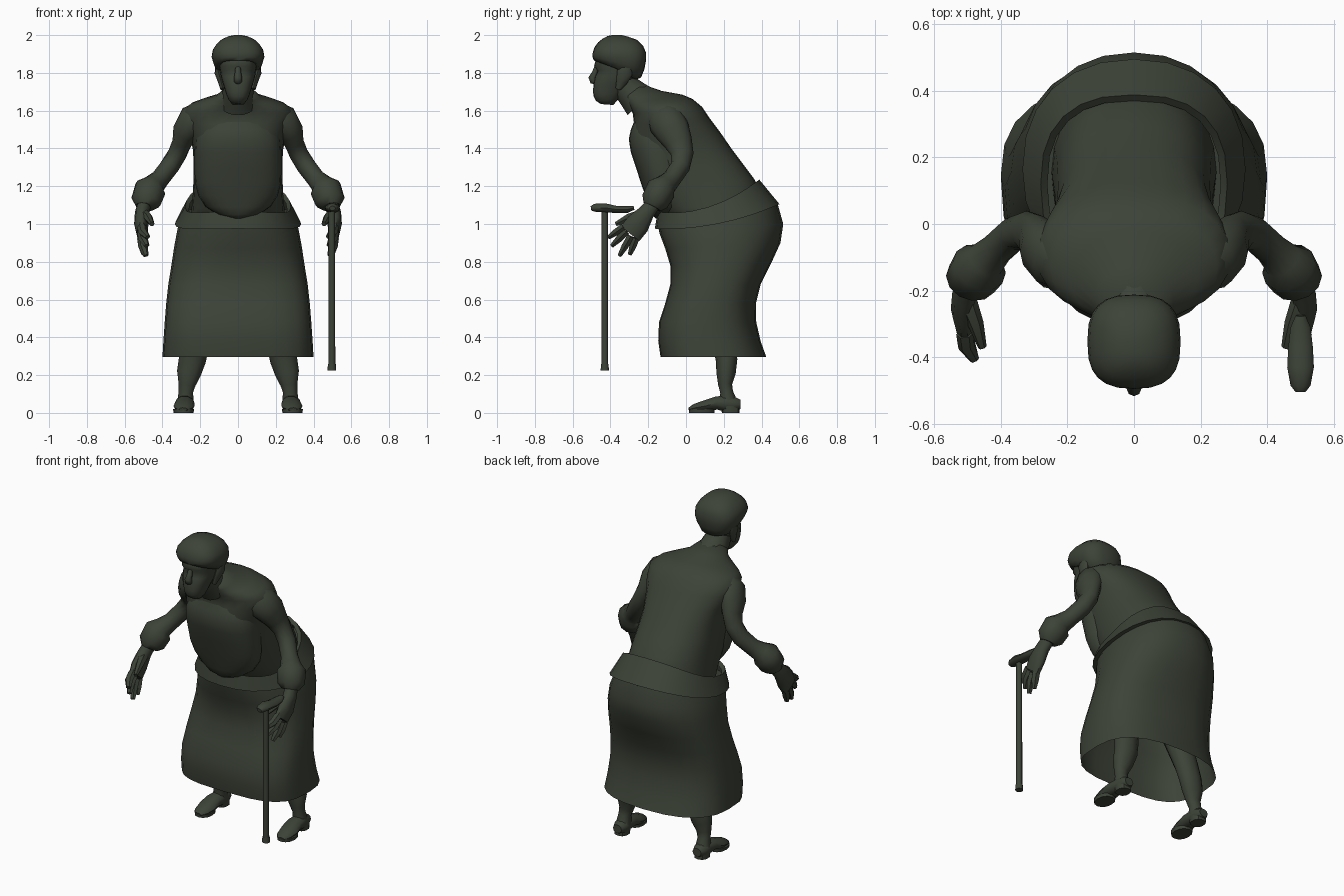
import bpy, bmesh, math
from mathutils import Vector

mat = bpy.data.materials.new("dark olive")
mat.diffuse_color = (0.046, 0.056, 0.039, 1)


def skin(name, rings, caps=(True, True), angle=40):
    """Join closed loops of points into one surface."""
    bm = bmesh.new()
    loops = [[bm.verts.new(p) for p in r] for r in rings]
    n = len(loops[0])
    for a, b in zip(loops, loops[1:]):
        for i in range(n):
            j = (i + 1) % n
            bm.faces.new((a[i], a[j], b[j], b[i]))
    if caps[0]:
        bm.faces.new(loops[0][::-1])
    if caps[1]:
        bm.faces.new(loops[-1])
    bmesh.ops.recalc_face_normals(bm, faces=bm.faces)
    me = bpy.data.meshes.new(name)
    bm.to_mesh(me)
    bm.free()
    me.materials.append(mat)
    ob = bpy.data.objects.new(name, me)
    bpy.context.collection.objects.link(ob)
    bpy.ops.object.select_all(action='DESELECT')
    ob.select_set(True)
    bpy.context.view_layer.objects.active = ob
    bpy.ops.object.shade_smooth_by_angle(angle=math.radians(angle))
    return ob


def layer(zf, zb, yf, yb, w, sag=0, e=1.0, n=24, x0=0, ef=None):
    """Near-horizontal loop given by front/back heights, front/back y and half width.
    e squares the outline off, ef does so for the front half only."""
    pts = []
    for i in range(n):
        t = 2 * math.pi * i / n
        c, s = math.cos(t), math.sin(t)
        p = ef if ef and c > 0 else e
        c, s = math.copysign(abs(c) ** p, c), math.copysign(abs(s) ** p, s)
        k = (1 - c) / 2
        pts.append((x0 + w * s, yf + (yb - yf) * k,
                    zf + (zb - zf) * k - sag * (1 - c * c)))
    return pts


def tube(name, path, n=10, sx=1, angle=50):
    """Tube along points (x, y, z, radius, x radius)."""
    P = [Vector((sx * p[0], p[1], p[2])) for p in path]
    rings = []
    for i, p in enumerate(path):
        d = (P[min(i + 1, len(P) - 1)] - P[max(i - 1, 0)]).normalized()
        u = Vector((1, 0, 0)) - d * d.x
        u.normalize()
        v = d.cross(u)
        rx = p[4] if len(p) > 4 else p[3]
        rings.append([P[i] + u * (rx * math.cos(2 * math.pi * k / n))
                      + v * (p[3] * math.sin(2 * math.pi * k / n)) for k in range(n)])
    return skin(name, rings, angle=angle)


# Skirt, open at the hem and squarer across the front
skin("skirt", [layer(z, zb, f, b, w, 0, e, ef=ef) for z, zb, f, b, w, e, ef in [
    (.296, .296, -.135, .425, .4, .8, .62), (.38, .38, -.147, .395, .395, .8, .62),
    (.48, .48, -.143, .372, .388, .8, .64), (.58, .58, -.11, .37, .38, .8, .67),
    (.68, .68, -.083, .395, .369, .82, .72), (.78, .79, -.083, .45, .352, .86, .78),
    (.87, .9, -.11, .5, .337, .9, .82), (.95, 1.0, -.14, .515, .32, .92, .86),
    (1.0, 1.1, -.15, .487, .29, .92, .88)]], caps=(False, True), angle=60)

# Flared waistband, rising at the back
skin("waistband", [
    layer(.985, 1.10, -.14, .46, .29, .04, .9),
    layer(.975, 1.105, -.165, .495, .335, .04, .9),
    layer(1.065, 1.235, -.15, .388, .28, .06, .8),
    layer(1.05, 1.22, -.13, .37, .26, .06, .8)], caps=(False, False), angle=35)

# Torso, leaning forward
skin("torso", [layer(zf, zb, f, b, w, 0, e) for zf, zb, f, b, w, e in [
    (1.0, 1.0, -.09, .43, .25, .9), (1.08, 1.1, -.13, .41, .245, .88),
    (1.15, 1.17, -.185, .395, .239, .85), (1.22, 1.24, -.22, .36, .236, .85),
    (1.30, 1.32, -.25, .30, .235, .85), (1.38, 1.4, -.28, .24, .238, .85),
    (1.46, 1.48, -.298, .185, .255, .85), (1.53, 1.56, -.275, .125, .285, .9),
    (1.585, 1.62, -.282, .085, .29, .92), (1.61, 1.662, -.295, .035, .25, .95),
    (1.63, 1.685, -.31, -.02, .19, 1), (1.645, 1.705, -.325, -.13, .118, 1),
    (1.655, 1.74, -.34, -.23, .085, 1)]], angle=80)

# Rounded chest and belly
skin("chest_and_belly", [layer(z, z, f, b, w, 0, .85) for z, f, b, w in [
    (1.03, -.16, -.06, .03), (1.05, -.18, -.03, .11), (1.09, -.195, 0, .17),
    (1.15, -.215, 0, .21), (1.22, -.24, 0, .228), (1.30, -.265, 0, .23),
    (1.38, -.292, 0, .23), (1.45, -.303, 0, .225), (1.5, -.292, 0, .21),
    (1.54, -.276, 0, .18), (1.58, -.27, 0, .12)]], angle=80)

# Neck
tube("neck", [(0, -.24, 1.645, .10), (0, -.285, 1.69, .084), (0, -.34, 1.75, .07),
              (0, -.36, 1.82, .07)], 14)

# Head
skin("head", [layer(zf, zb, f, b, w, 0, .85, 20) for zf, zb, f, b, w in [
    (1.635, 1.63, -.45, -.385, .03), (1.652, 1.665, -.477, -.355, .05),
    (1.675, 1.70, -.489, -.33, .062), (1.70, 1.73, -.492, -.31, .07),
    (1.74, 1.75, -.49, -.29, .08), (1.78, 1.78, -.482, -.265, .09),
    (1.812, 1.812, -.468, -.25, .095), (1.835, 1.835, -.487, -.24, .1),
    (1.9, 1.9, -.47, -.24, .1)]], angle=80)
tube("nose", [(0, -.472, 1.845, .008, .012), (0, -.482, 1.80, .016, .017),
              (0, -.495, 1.772, .022, .022), (0, -.49, 1.755, .018, .022),
              (0, -.478, 1.745, .008, .014)], 8, angle=80)

# Hair, lower at the nape
skin("hair", [layer(zf, zb, f, b, w, 0, e) for zf, zb, f, b, w, e in [
    (1.872, 1.765, -.465, -.265, .095, .8), (1.866, 1.775, -.488, -.238, .113, .78),
    (1.885, 1.82, -.495, -.22, .13, .76), (1.905, 1.865, -.494, -.212, .14, .74),
    (1.935, 1.91, -.485, -.213, .133, .74), (1.962, 1.945, -.465, -.228, .113, .78),
    (1.982, 1.975, -.44, -.26, .085, .82), (1.995, 1.993, -.415, -.31, .05, .9),
    (2.0, 2.0, -.39, -.34, .02, 1)]], angle=80)

for sx, side in ((1, "right"), (-1, "left")):
    # Ear
    tube(side + "_ear", [(.082, -.36, 1.715, .014, .012), (.093, -.34, 1.755, .03, .014),
                         (.106, -.325, 1.80, .042, .018), (.11, -.315, 1.84, .025, .01)], 8, sx)
    # Arm with a swollen sleeve end
    tube(side + "_arm", [
        (.12, -.13, 1.58, .06), (.18, -.12, 1.57, .088, .085), (.24, -.10, 1.54, .1, .088),
        (.278, -.07, 1.49, .092, .07), (.297, -.04, 1.43, .075, .052),
        (.322, -.02, 1.37, .06, .05), (.362, -.03, 1.305, .052),
        (.412, -.075, 1.24, .05), (.447, -.11, 1.205, .06), (.464, -.13, 1.185, .08, .085),
        (.487, -.165, 1.12, .074, .08), (.492, -.18, 1.09, .05)], 12, sx)
    # Hand and fingers
    tube(side + "_hand", [
        (.495, -.17, 1.11, .04, .036), (.508, -.21, 1.06, .046, .038),
        (.512, -.255, 1.0, .067, .038), (.508, -.295, .95, .066, .03)], 10, sx)
    for k, (by, bz, ty, tz, tx) in enumerate([
            (-.33, .985, -.408, .93, .478), (-.315, .96, -.392, .885, .483),
            (-.292, .935, -.352, .832, .488), (-.265, .925, -.298, .838, .495)]):
        tube(f"{side}_finger_{k + 1}", [
            (.508, by, bz, .022, .026), (.503, (by + ty) / 2, (bz + tz) / 2, .021, .025),
            (tx, ty, tz, .012, .015)], 6, sx)
    tube(side + "_thumb", [(.50, -.235, 1.05, .03), (.475, -.30, 1.035, .024),
                           (.455, -.37, 1.0, .013)], 6, sx)
    # Leg
    tube(side + "_leg", [
        (.16, .12, .95, .11), (.19, .14, .6, .085), (.225, .2, .37, .062, .075),
        (.242, .215, .28, .057, .072), (.26, .212, .21, .051, .064),
        (.27, .207, .15, .037, .045), (.276, .215, .11, .034, .038),
        (.278, .225, .05, .05, .045)], 12, sx)
    # Shoe
    tube(side + "_shoe", [
        (.29, .015, .018, .010, .022), (.288, .045, .026, .022, .046), (.286, .1, .036, .032, .056),
        (.282, .16, .052, .036, .052), (.28, .21, .05, .046, .046), (.278, .255, .045, .042, .046),
        (.278, .289, .045, .026, .03)], 10, sx)
    skin(side + "_heel", [layer(z, z, f, .283, w, 0, .85, 10, sx * .279) for z, f, w in
                          [(0, .19, .042), (.05, .18, .045)]])
    skin(side + "_sole", [layer(z, z, .015, .15, w, 0, .9, 12, sx * .288) for z, w in
                          [(0, .052), (.02, .056)]])

# Walking stick
tube("stick_shaft", [(.497, -.43, .225, .018), (.497, -.43, 1.08, .017)], 10)
tube("stick_tip", [(.497, -.43, .225, .023), (.497, -.43, .26, .021)], 10)
tube("stick_handle", [
    (.5, -.503, 1.083, .012, .016), (.5, -.485, 1.086, .022, .03), (.5, -.43, 1.086, .025, .04),
    (.5, -.37, 1.077, .02, .037), (.5, -.31, 1.077, .019, .03), (.5, -.275, 1.085, .01, .015)], 10)
